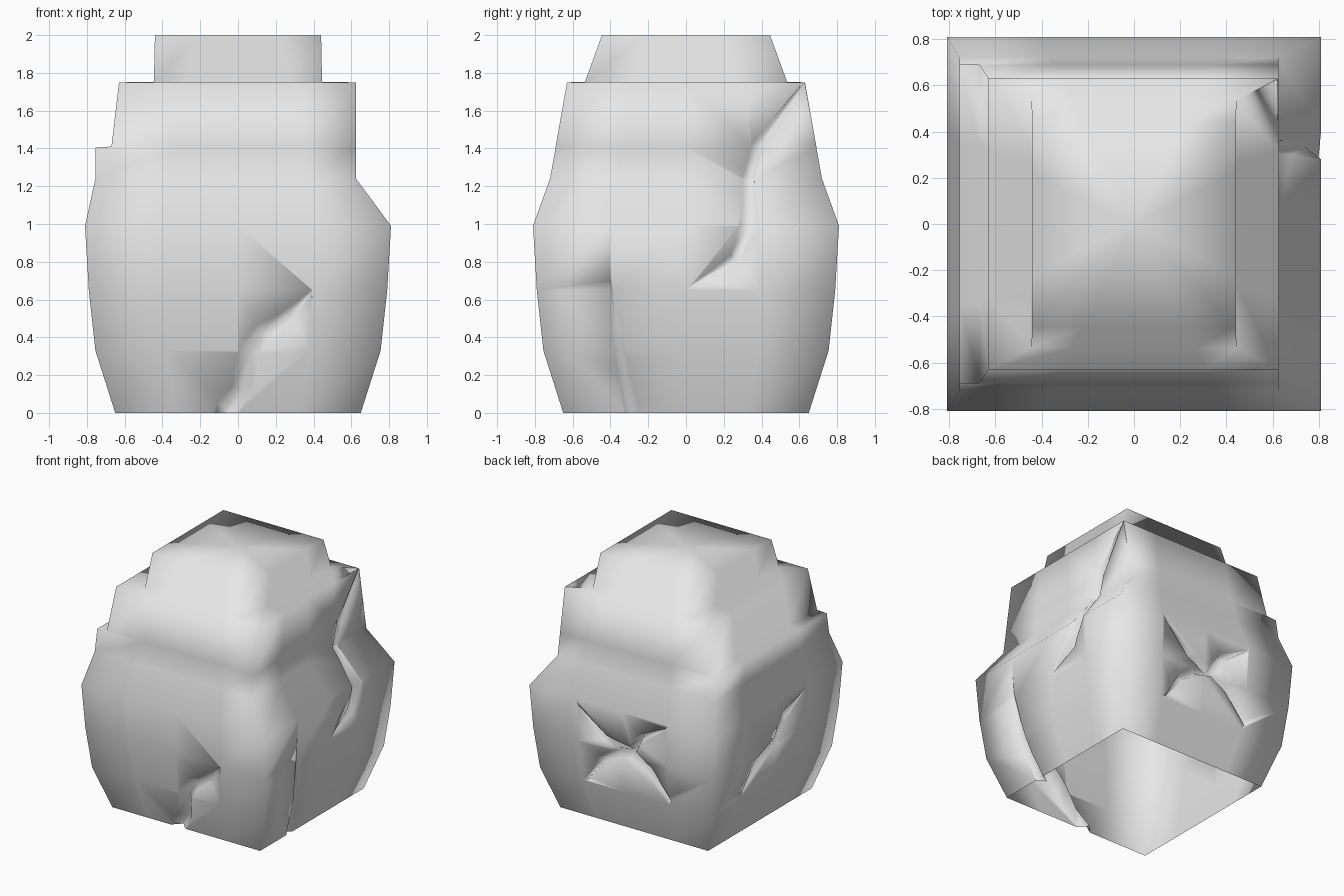
import bpy, bmesh
from mathutils import Vector

cube = bpy.data.objects.get("Cube")
if cube:
    bpy.data.objects.remove(cube, do_unlink=True)

stone = bpy.data.materials.new("grey_stone")
stone.use_nodes = True
GREY = (0.8, 0.8, 0.8, 1)
stone.diffuse_color = GREY
stone.node_tree.nodes["Principled BSDF"].inputs["Base Color"].default_value = GREY

# Stepped outline of the boulder: height, left x, right x, half depth
RINGS = [
    (0, -.65, .65, .65), (.33, -.755, .755, .755), (.65, -.79, .79, .79),
    (.99, -.81, .81, .81), (1.24, -.755, .625, .72), (1.405, -.755, .625, .69),
    (1.41, -.67, .625, .69), (1.75, -.63, .625, .63),
    (1.752, -.445, .445, .535), (2, -.44, .44, .445)]


def new_object(name, bm):
    bmesh.ops.recalc_face_normals(bm, faces=bm.faces)
    mesh = bpy.data.meshes.new(name)
    bm.to_mesh(mesh)
    bm.free()
    mesh.materials.append(stone)
    obj = bpy.data.objects.new(name, mesh)
    bpy.context.collection.objects.link(obj)
    return obj


def ring_points(z, x0, x1, y):
    k = y * .5
    front = [(x0, -y), (-k, -y), (0, -y), (k, -y)]
    right = [(x1, -y), (x1, -k), (x1, 0), (x1, k)]
    back = [(x1, y), (k, y), (0, y), (-k, y)]
    left = [(x0, y), (x0, k), (x0, 0), (x0, -k)]
    return [Vector((px, py, z)) for px, py in front + right + back + left]


def bridge(bm, a, b):
    n = len(a)
    for i in range(n):
        j = (i + 1) % n
        bm.faces.new((a[i], a[j], b[j], b[i]))


# Boulder body, lofted through the outline
bm = bmesh.new()
loops = [[bm.verts.new(p) for p in ring_points(*r)] for r in RINGS]
for low, high in zip(loops, loops[1:]):
    bridge(bm, low, high)
bm.faces.new(loops[0])
peak = bm.verts.new((0, 0, 2))
for i, v in enumerate(loops[-1]):
    bm.faces.new((v, loops[-1][(i + 1) % len(loops[-1])], peak))
bmesh.ops.remove_doubles(bm, verts=bm.verts, dist=.001)
boulder = new_object("boulder", bm)

# Sides of the boulder: outward direction, direction along the side, outline column
SIDES = {
    "front": (Vector((0, -1, 0)), Vector((1, 0, 0)), 3),
    "back": (Vector((0, 1, 0)), Vector((1, 0, 0)), 3),
    "left": (Vector((1, 0, 0)), Vector((0, 1, 0)), 2),
    "right": (Vector((-1, 0, 0)), Vector((0, 1, 0)), 1)}


def surface(column, z):
    z = min(max(z, 0), 1.75)
    for a, b in zip(RINGS, RINGS[1:]):
        if a[0] <= z <= b[0]:
            t = (z - a[0]) / (b[0] - a[0])
            return abs(a[column] + t * (b[column] - a[column]))


def carve(side, path, depth=.07, lift=.03):
    """Cut a V groove along (position, height, half width) points."""
    out, along, column = SIDES[side]

    def place(p, offset):
        return along * p.x + out * (surface(column, p.y) + offset) + Vector((0, 0, p.y))

    bm = bmesh.new()
    rings = []
    for i, (u, z, w) in enumerate(path):
        before, after = path[max(i - 1, 0)], path[min(i + 1, len(path) - 1)]
        d = Vector((after[0] - before[0], after[1] - before[1])).normalized()
        p, cross = Vector((u, z)), Vector((-d.y, d.x))
        deep = depth * min(1, w / .03)
        wide = w * (1 + lift / deep)
        rings.append([bm.verts.new(q) for q in (
            place(p + cross * wide, lift), place(p - cross * wide, lift), place(p, -deep))])
    for a, b in zip(rings, rings[1:]):
        bridge(bm, a, b)
    bm.faces.new(rings[0])
    bm.faces.new(rings[-1])
    bmesh.ops.triangulate(bm, faces=bm.faces)
    cutter = new_object("crack_cutter", bm)
    cutter.hide_render = True
    mod = boulder.modifiers.new("crack", 'BOOLEAN')
    mod.operation, mod.solver, mod.object = 'DIFFERENCE', 'EXACT', cutter
    bpy.context.view_layer.objects.active = boulder
    bpy.ops.object.modifier_apply(modifier=mod.name)
    bpy.data.objects.remove(cutter, do_unlink=True)


# Cracks
carve("front", [(-.1, -.06, .06), (-.06, .02, .06), (.02, .12, .055), (.06, .33, .055),
                (.13, .43, .05), (.28, .53, .03), (.39, .65, .003)])
carve("left", [(.625, 1.75, .004), (.375, 1.41, .03), (.33, 1.24, .03),
               (.335, .98, .055), (.26, .81, .035), (.05, .69, .003)])
carve("left", [(-.4, .7, .003), (-.37, .45, .02), (-.33, .2, .03), (-.285, 0, .037),
               (-.27, -.06, .037)])
carve("right", [(-.31, .94, .003), (-.09, .85, .03), (0, .67, .035), (.25, .57, .03),
                (.38, .41, .003)])
carve("back", [(.38, .94, .003), (.15, .74, .025), (-.07, .68, .045), (-.23, .58, .03),
               (-.4, .37, .003)])
carve("back", [(-.39, .96, .003), (-.16, .83, .025), (-.07, .68, .045), (.05, .65, .04),
               (.21, .54, .025), (.34, .34, .003)])

# Open underside and smooth shading
bm = bmesh.new()
bm.from_mesh(boulder.data)
under = [f for f in bm.faces if all(v.co.z < .001 for v in f.verts)]
bmesh.ops.delete(bm, geom=under, context='FACES')
for f in bm.faces:
    f.smooth = True
    f.material_index = 0
bm.to_mesh(boulder.data)
bm.free()
